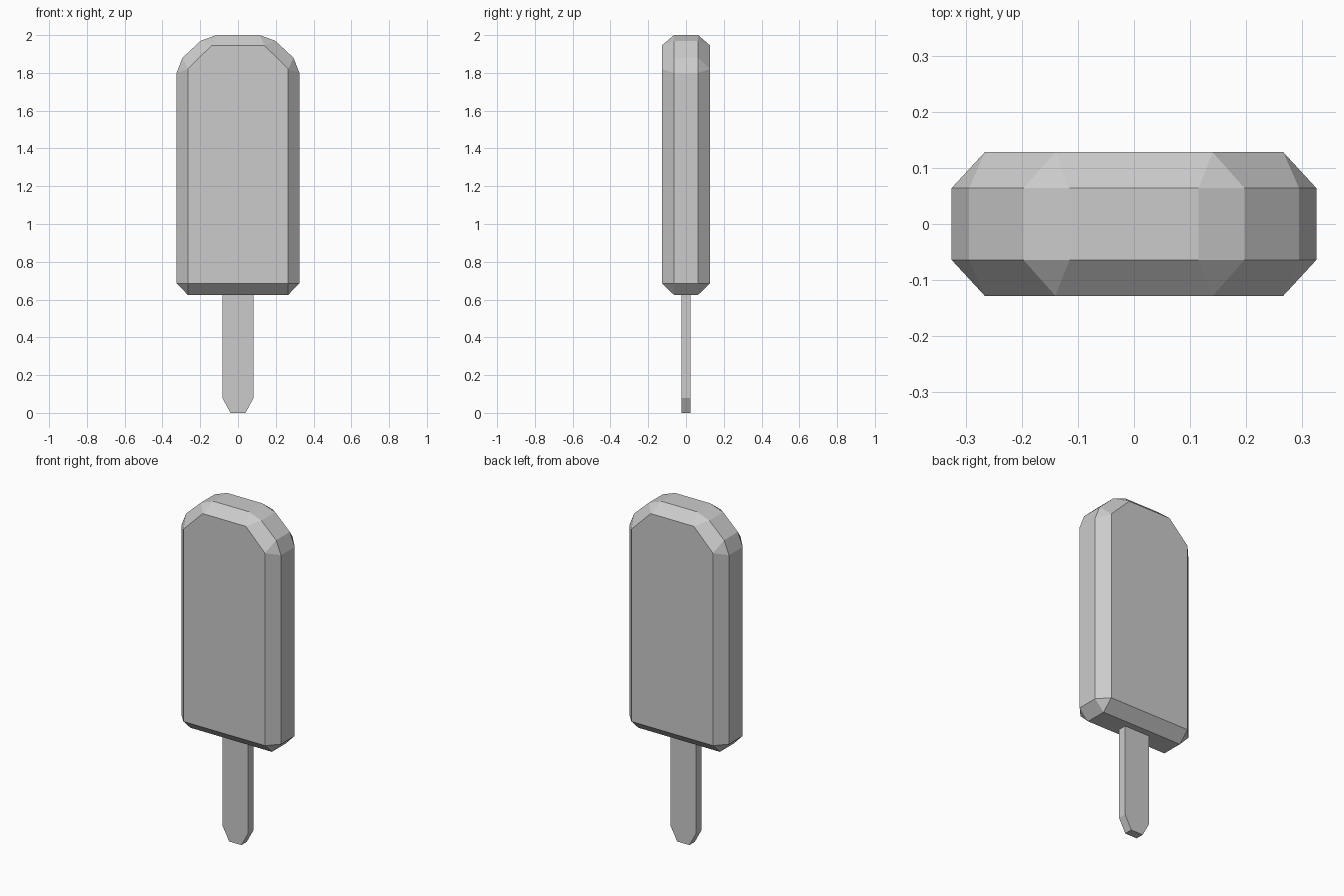
import bpy

cube = bpy.data.objects.get("Cube")
if cube:
    bpy.data.objects.remove(cube)

grey = bpy.data.materials.new("plain_grey")
grey.use_nodes = True
COLOUR = (0.6, 0.6, 0.6, 1)
grey.diffuse_color = COLOUR
grey.node_tree.nodes["Principled BSDF"].inputs["Base Color"].default_value = COLOUR


def mirrored(half):
    """Close a right-hand outline, listed bottom to top, across x = 0."""
    return half + [(-x, z) for x, z in reversed(half)]


def layer(outline, y):
    return [(x, y, z) for x, z in outline]


def make_object(name, verts, faces):
    mesh = bpy.data.meshes.new(name)
    mesh.from_pydata(verts, [], faces)
    mesh.materials.append(grey)
    obj = bpy.data.objects.new(name, mesh)
    bpy.context.collection.objects.link(obj)
    return obj


# Ice block: flat front and back joined by a chamfered rim.
# Every corner of the flat face meets two points of the rim.
face = mirrored([(0.266, 0.686), (0.266, 1.82), (0.14, 1.945)])
rim = mirrored([(0.266, 0.625), (0.325, 0.686), (0.325, 1.80),
                (0.294, 1.88), (0.197, 1.97), (0.115, 2.0)])
n, m = len(face), len(rim)
FACE_Y, RIM_Y = 0.128, 0.064

verts = (layer(face, -FACE_Y) + layer(rim, -RIM_Y)
         + layer(face, FACE_Y) + layer(rim, RIM_Y))
back = n + m
faces = []
for start in (0, back):
    side = [list(range(n))]
    for i in range(n):
        j = (i + 1) % n
        a, b = n + 2 * i, n + 2 * i + 1
        side.append([i, a, b])
        side.append([i, b, n + 2 * j, j])
    for f in side:
        f = [v + start for v in f]
        faces.append(f[::-1] if start else f)
for i in range(m):
    a, b = n + i, n + (i + 1) % m
    faces.append([a, a + back, b + back, b])
make_object("ice_block", verts, faces)

# Stick: thin board with a tapered lower end, set into the block
board = mirrored([(0.04, 0.0), (0.083, 0.08), (0.083, 0.66)])
k = len(board)
verts = layer(board, -0.025) + layer(board, 0.025)
faces = [list(range(k)), list(range(2 * k - 1, k - 1, -1))]
for i in range(k):
    j = (i + 1) % k
    faces.append([i, i + k, j + k, j])
make_object("stick", verts, faces)
